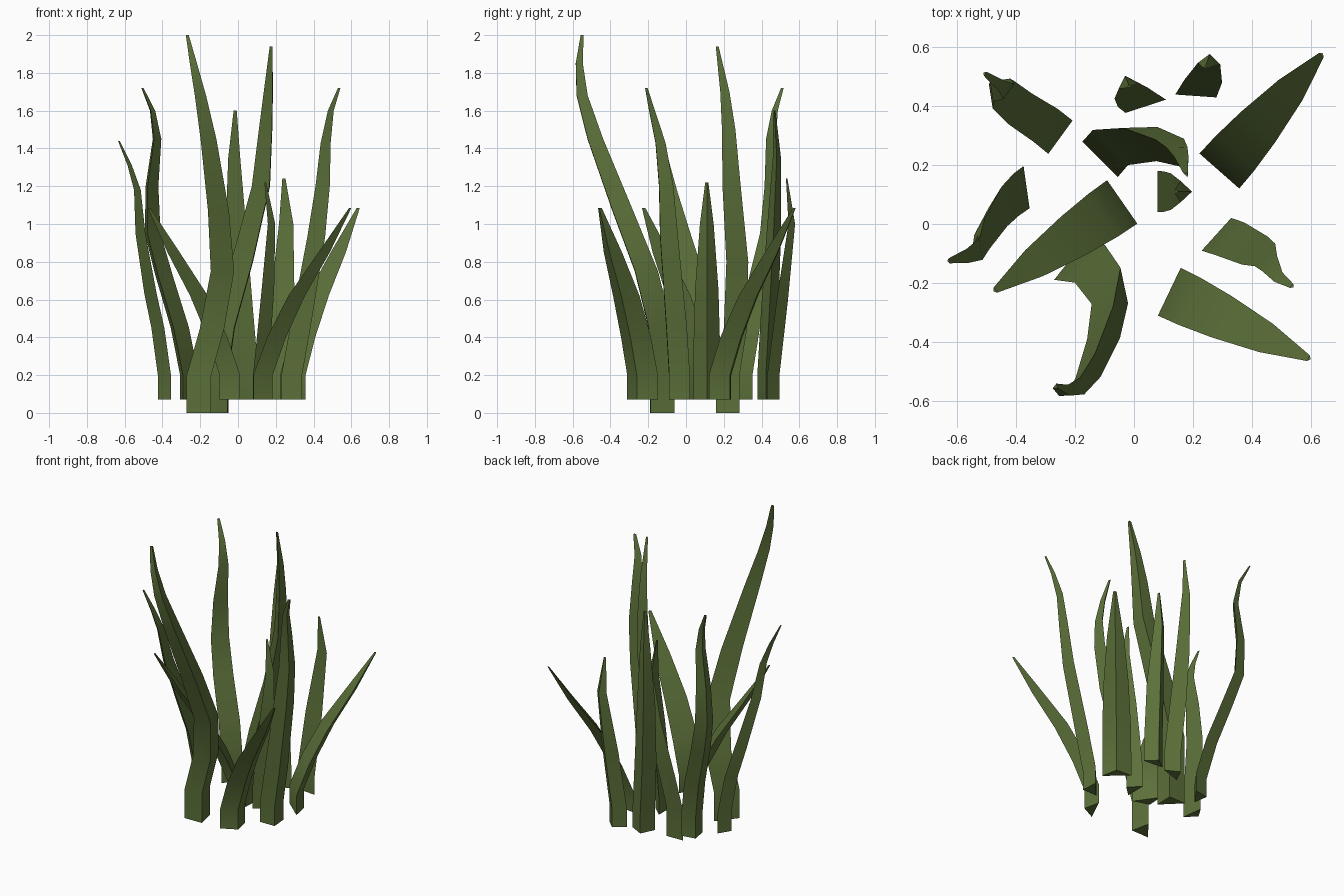
import bpy, bmesh
from mathutils import Vector

green = bpy.data.materials.new("grass_green")
green.diffuse_color = (0.108, 0.165, 0.042, 1)


def blade(name, out, width, depth, z0, spine):
    """Three-sided blade: flat inner face, ridge pointing along `out`.
    spine = midpoints of the inner face (x, y, z); the first is the root."""
    n = Vector((out[0], out[1], 0)).normalized()
    t = Vector((-n.y, n.x, 0))
    x, y, _ = spine[0]
    pts = [(x, y, z0)] + spine
    top = pts[-1][2]
    bm = bmesh.new()
    rings = []
    for p in pts:
        s = max(0, (p[2] - 0.2) / (top - 0.2))
        k = 1 - 0.88 * s ** 2.5          # taper towards the tip
        c = Vector(p)
        rings.append([bm.verts.new(v) for v in (
            c + t * width * k / 2, c - t * width * k / 2, c + n * depth * k)])
    for a, b in zip(rings, rings[1:]):
        for i in range(3):
            j = (i + 1) % 3
            bm.faces.new((a[i], a[j], b[j], b[i]))
    bm.faces.new(rings[0])
    bm.faces.new(rings[-1])
    bmesh.ops.recalc_face_normals(bm, faces=bm.faces)
    me = bpy.data.meshes.new(name)
    bm.to_mesh(me)
    bm.free()
    me.materials.append(green)
    ob = bpy.data.objects.new(name, me)
    bpy.context.collection.objects.link(ob)
    bpy.ops.object.select_all(action='DESELECT')
    ob.select_set(True)
    bpy.context.view_layer.objects.active = ob
    bpy.ops.object.shade_smooth_by_angle(angle=0.52)


# Two tall central blades
blade("tall_blade_front", (0.78, -0.62), 0.165, 0.1, 0,
      [(-.22, -.125, .2), (-.15, -.135, .45), (-.095, -.21, .75), (-.115, -.335, 1.07),
       (-.165, -.48, 1.45), (-.205, -.55, 1.68), (-.24, -.565, 1.85), (-.27, -.55, 2.0)])
blade("tall_blade_back", (0.7, 0.7), 0.17, 0.09, 0,
      [(-.115, .22, .2), (-.08, .26, .45), (.02, .27, .8), (.12, .24, 1.2),
       (.145, .225, 1.5), (.16, .205, 1.7), (.175, .165, 1.94)])

# Wavy blades
blade("wavy_blade_back_left", (-0.81, 0.59), 0.14, 0.07, 0.07,
      [(-.25, .295, .2), (-.3, .335, .45), (-.385, .39, .73), (-.445, .44, .95),
       (-.45, .455, 1.2), (-.425, .45, 1.45), (-.45, .47, 1.6), (-.505, .51, 1.72)])
blade("wavy_blade_right", (0.74, -0.67), 0.15, 0.08, 0.07,
      [(.28, -.035, .2), (.325, -.05, .45), (.41, -.09, .93), (.445, -.105, 1.2),
       (.462, -.135, 1.43), (.49, -.18, 1.6), (.535, -.21, 1.72)])
blade("wavy_blade_left", (-0.99, -0.14), 0.145, 0.06, 0.07,
      [(-.365, .125, .2), (-.4, .1, .45), (-.44, .06, .63), (-.498, -.03, .95),
       (-.52, -.085, 1.18), (-.565, -.108, 1.31), (-.628, -.125, 1.44)])

# Upright blades
blade("upright_blade_back", (-0.31, 0.95), 0.145, 0.075, 0.07,
      [(.04, .4, .2), (.012, .42, .55), (-.01, .445, .95), (-.02, .47, 1.35), (-.015, .465, 1.6)])
blade("upright_blade_back_right", (0.07, 1), 0.14, 0.06, 0.07,
      [(.21, .435, .2), (.235, .485, .6), (.255, .545, 1.0), (.243, .53, 1.24)])
blade("upright_blade_middle", (1, 0), 0.14, 0.075, 0.07,
      [(.08, .11, .2), (.1, .11, .4), (.125, .11, .65), (.158, .11, 1.0), (.14, .11, 1.22)])

# Short blades leaning outwards along one shared curve
lean = [(0, .2), (.08, .4), (.2, .62), (.365, .85), (.525, 1.085)]
for name, (x, y), (dx, dy) in (
        ("leaning_blade_front_right", (.12, -.23), (.90, -.43)),
        ("leaning_blade_back_right", (.29, .18), (.66, .75)),
        ("leaning_blade_left", (-.04, .075), (-.82, -.57))):
    blade(name, (dx, dy), 0.18, 0.07, 0.07,
          [(x + dx * r, y + dy * r, z) for r, z in lean])
